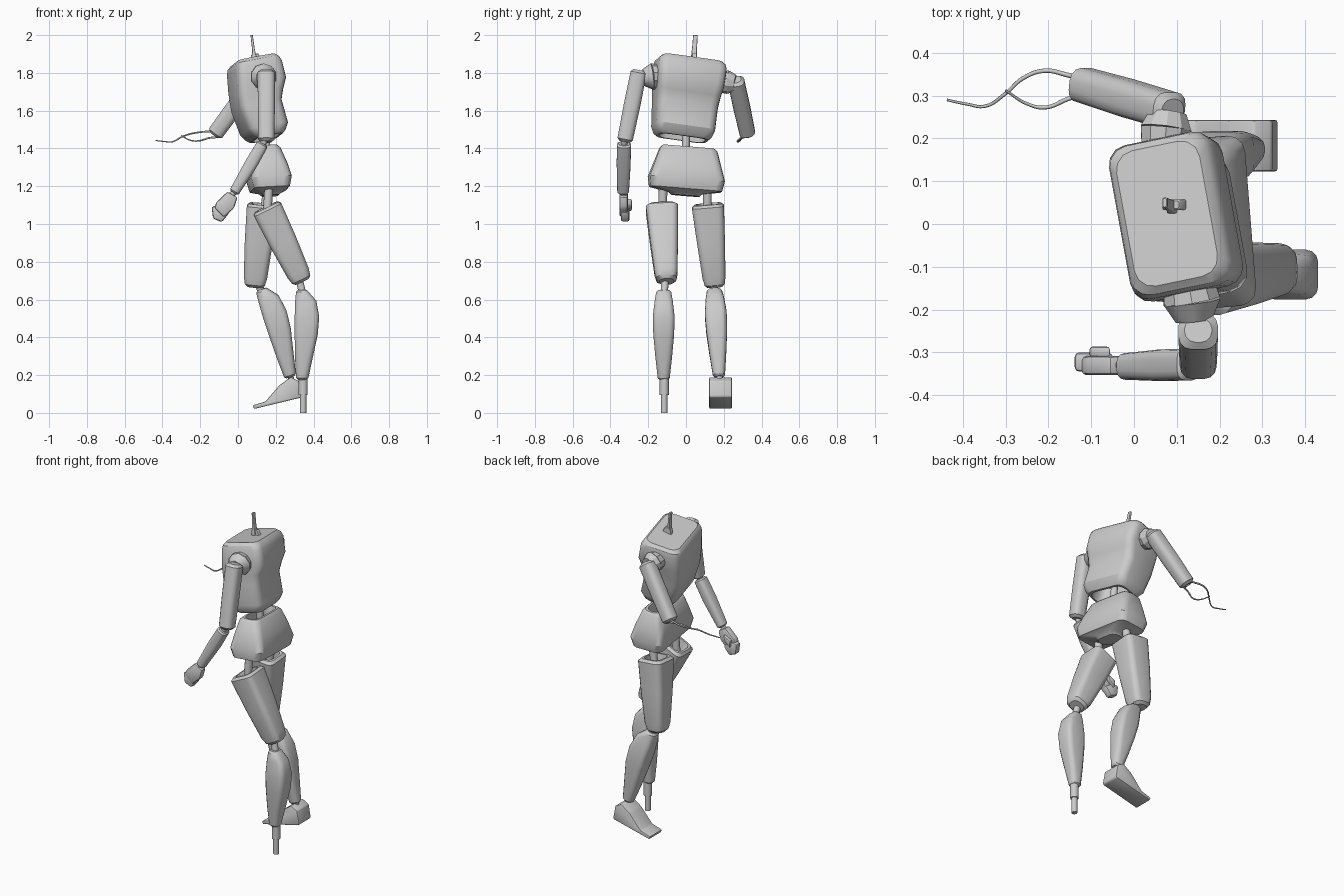
import bpy, bmesh, math
from mathutils import Vector as V

if "Cube" in bpy.data.objects:
    bpy.data.objects.remove(bpy.data.objects["Cube"])


def finish(name, bm, angle=32):
    bmesh.ops.recalc_face_normals(bm, faces=bm.faces)
    me = bpy.data.meshes.new(name)
    bm.to_mesh(me)
    bm.free()
    ob = bpy.data.objects.new(name, me)
    bpy.context.collection.objects.link(ob)
    bpy.ops.object.select_all(action='DESELECT')
    ob.select_set(True)
    bpy.context.view_layer.objects.active = ob
    bpy.ops.object.shade_smooth_by_angle(angle=math.radians(angle))
    return ob


def loft(name, a, b, secs, side=(0, 1, 0), r=0.03, edge=0.012, open_top=0, open_bottom=0):
    """Rounded-box shell from a (low) to b (high); secs = (fraction, front, back, half width)."""
    a, b = V(a), V(b)
    L = (b - a).length
    Z = (b - a) / L
    X = V(side).cross(Z).normalized()
    Y = Z.cross(X)

    def ring(t, x0, x1, hw, inset=0.0):
        x0, x1, hw = x0 + inset, x1 - inset, hw - inset
        c = min(r, hw * .9, (x1 - x0) * .45)
        pts = []
        for k, (cx, cy) in enumerate(((x1 - c, hw - c), (x0 + c, hw - c),
                                      (x0 + c, c - hw), (x1 - c, c - hw))):
            for j in range(4):
                w = math.pi / 2 * (k + j / 3)
                pts.append(a + Z * (t * L) + X * (cx + c * math.cos(w)) + Y * (cy + c * math.sin(w)))
        return pts

    e = edge / L
    first, last = secs[0], secs[-1]
    rings = [ring(*first, edge), ring(first[0] + e, *first[1:])]
    rings += [ring(*s) for s in secs[1:-1]]
    rings += [ring(last[0] - e, *last[1:]), ring(*last, edge)]
    if open_bottom:
        rings[:0] = [ring(open_bottom / L, *first[1:], edge + .022), ring(*first, edge + .012)]
    if open_top:
        rings += [ring(*last, edge + .012), ring(1 - open_top / L, *last[1:], edge + .022)]
    bm = bmesh.new()
    vs = [[bm.verts.new(p) for p in rg] for rg in rings]
    n = len(vs[0])
    for lo, hi in zip(vs, vs[1:]):
        for i in range(n):
            bm.faces.new((lo[i], lo[(i + 1) % n], hi[(i + 1) % n], hi[i]))
    bm.faces.new(vs[0][::-1])
    bm.faces.new(vs[-1])
    return finish(name, bm)


def rod(name, a, b, r1, r2, n=12):
    a, b = V(a), V(b)
    bm = bmesh.new()
    bmesh.ops.create_cone(bm, cap_ends=True, segments=n, radius1=r1, radius2=r2, depth=(b - a).length)
    bm.transform((b - a).to_track_quat('Z', 'Y').to_matrix().to_4x4())
    bmesh.ops.translate(bm, verts=bm.verts, vec=(a + b) / 2)
    return finish(name, bm)


def prism(name, outline, y0, y1, bev):
    bm = bmesh.new()
    f = bm.faces.new([bm.verts.new((x, y0, z)) for x, z in outline])
    ext = bmesh.ops.extrude_face_region(bm, geom=[f])['geom']
    bmesh.ops.translate(bm, verts=[v for v in ext if isinstance(v, bmesh.types.BMVert)], vec=(0, y1 - y0, 0))
    bmesh.ops.recalc_face_normals(bm, faces=bm.faces)
    bmesh.ops.bevel(bm, geom=bm.edges[:], offset=bev, segments=2, profile=.5, affect='EDGES', clamp_overlap=True)
    return finish(name, bm)


def wire(name, pts, r):
    cu = bpy.data.curves.new(name, 'CURVE')
    cu.dimensions = '3D'
    cu.bevel_depth, cu.bevel_resolution, cu.use_fill_caps = r, 1, True
    sp = cu.splines.new('BEZIER')
    sp.bezier_points.add(len(pts) - 1)
    for i, (p, co) in enumerate(zip(sp.bezier_points, pts)):
        p.co = co
        p.handle_left_type = p.handle_right_type = 'AUTO'
        p.radius = 1 - .5 * i / (len(pts) - 1)
    ob = bpy.data.objects.new(name, cu)
    bpy.context.collection.objects.link(ob)


# Torso, pelvis, spine and neck stub
loft('torso', (.15, -.02, 1.455), (.066, .022, 1.865),
     [(0, -.09, .09, .15), (.12, -.112, .108, .16), (.42, -.132, .098, .165), (.55, -.13, .118, .17),
      (.68, -.125, .143, .178), (.9, -.112, .138, .184), (1, -.105, .128, .178)],
     side=(-.185, .98, -.1), r=.045, edge=.016, open_bottom=.1)
loft('pelvis', (.17, -.005, 1.15), (.155, .015, 1.408),
     [(0, -.055, .06, .09), (.13, -.095, .095, .19), (.34, -.108, .108, .2),
      (.62, -.095, .09, .178), (1, -.075, .06, .152)],
     side=(-.08, 1, -.08), r=.04, edge=.014, open_top=.1)
rod('spine', (.16, 0, 1.28), (.14, 0, 1.58), .02, .02)
loft('neck_base', (.095, .045, 1.865), (.088, .045, 1.9),
     [(0, -.028, .028, .012), (1, -.02, .02, .012)], r=.004, edge=.003)
loft('neck_rod', (.09, .04, 1.86), (.072, .05, 2.0),
     [(0, -.012, .012, .016), (.5, -.007, .007, .013), (1, -.006, .006, .012)], r=.004, edge=.002)

# Right arm (near side of the front view)
rod('right_shoulder_socket', (.125, -.125, 1.785), (.135, -.18, 1.78), .06, .07, 10)
rod('right_shoulder_cap', (.135, -.18, 1.78), (.14, -.225, 1.775), .07, .045, 10)
ARM = [(0, -.043, .043, .041), (.5, -.045, .045, .044), (1, -.046, .046, .043)]
loft('right_upper_arm', (.15, -.325, 1.435), (.15, -.248, 1.815), ARM, edge=.014)
rod('right_elbow', (.115, -.33, 1.39), (.148, -.325, 1.46), .018, .018)
loft('right_forearm', (-.022, -.333, 1.165), (.133, -.328, 1.425),
     [(0, -.027, .027, .031), (.6, -.034, .034, .037), (1, -.033, .03, .037)], r=.022, edge=.008)
rod('right_wrist', (-.05, -.33, 1.12), (-.01, -.33, 1.19), .016, .016)
prism('right_hand', [(-.055, 1.172), (-.003, 1.142), (-.02, 1.085), (-.075, 1.035), (-.125, 1.085), (-.115, 1.115)],
      -.353, -.308, .011)
prism('right_fingers', [(-.14, 1.092), (-.1, 1.1), (-.045, 1.06), (-.085, 1.01), (-.132, 1.028)],
      -.345, -.3, .011)
prism('right_thumb', [(-.105, 1.11), (-.055, 1.135), (-.06, 1.1), (-.1, 1.065)], -.312, -.286, .008)

# Left arm stump with loose wires
rod('left_shoulder_socket', (.07, .17, 1.755), (.075, .222, 1.75), .055, .062, 10)
rod('left_shoulder_cap', (.075, .222, 1.75), (.08, .26, 1.745), .062, .045, 10)
loft('left_upper_arm', (-.125, .327, 1.472), (.09, .263, 1.765), ARM, edge=.014, open_bottom=.03)
wire('wire_long', [(-.11, .335, 1.49), (-.155, .348, 1.49), (-.21, .358, 1.485), (-.26, .34, 1.475),
                   (-.3, .305, 1.46), (-.35, .275, 1.435), (-.39, .28, 1.437), (-.437, .29, 1.442)], .006)
wire('wire_short', [(-.11, .31, 1.46), (-.155, .292, 1.455), (-.21, .272, 1.44), (-.25, .281, 1.443),
                    (-.3, .312, 1.468)], .006)

# Legs: hip, thigh, knee, shin
THIGH = [(0, -.053, .053, .053), (.12, -.062, .062, .061), (.55, -.074, .074, .074), (1, -.08, .08, .085)]
SHIN = [(0, -.033, .033, .032), (.25, -.038, .056, .044), (.5, -.04, .082, .055),
        (.7, -.04, .09, .058), (.88, -.037, .075, .048), (1, -.033, .035, .04)]
legs = {
    'right': ((.165, -.12), (.15, -.128, 1.09), (.34, -.103, .695), (.34, -.118, .65), (.34, -.118, .175)),
    'left': ((.16, .112), (.128, .115, 1.105), (.088, .153, .665), (.125, .15, .655), (.278, .175, .19)),
}
for s, (hip, top, knee, shin_top, shin_low) in legs.items():
    rod(s + '_hip_post', (*hip, 1.22), (top[0], top[1], .98), .023, .023)
    loft(s + '_thigh', knee, top, THIGH, r=.032, edge=.014, open_top=.09)
    mid = V(knee).lerp(V(top), .15)
    rod(s + '_knee_post', V(shin_top) + V((.01, 0, -.05)), mid, .02, .02)
    loft(s + '_shin', shin_low, shin_top, SHIN, r=.028, edge=.01)

# Bare right ankle pegs and left foot
rod('right_ankle_sleeve', (.345, -.115, .095), (.345, -.115, .22), .024, .024)
rod('right_ankle_peg', (.345, -.115, 0), (.345, -.115, .11), .017, .017)
rod('left_ankle_post', (.29, .18, .13), (.272, .175, .23), .016, .016)
prism('left_foot', [(.28, .19), (.322, .168), (.336, .09), (.33, .08), (.085, .021), (.078, .04), (.145, .06), (.22, .147)],
      .123, .243, .014)
